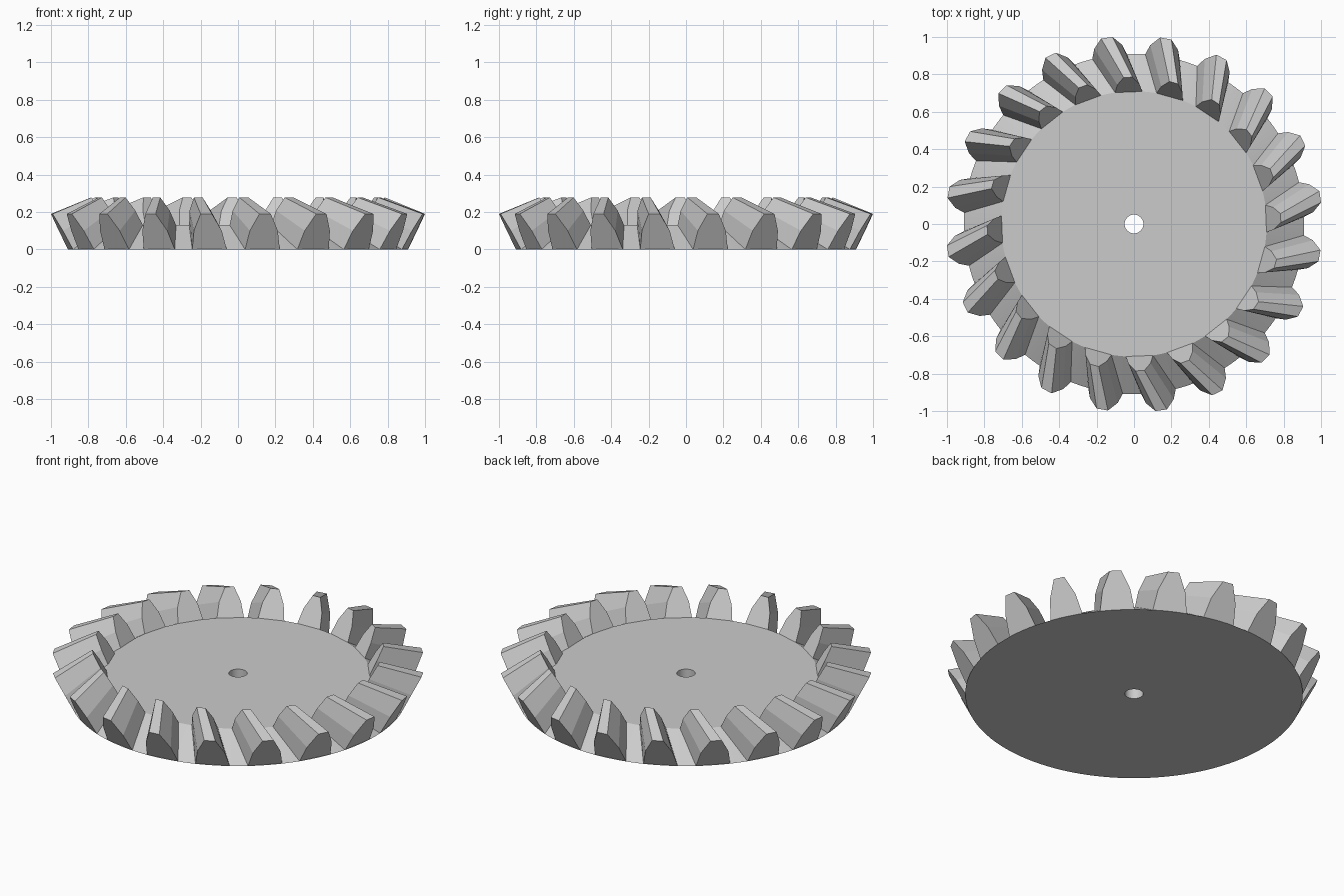
import bpy, bmesh
from math import sin, cos, radians, tau

cube = bpy.data.objects.get("Cube")
if cube:
    bpy.data.objects.remove(cube)

TEETH = 20
APEX = 0.59                    # height where the root and tip cones meet
INNER = 0.78                   # inner end of a tooth, scaled towards the apex
PHASE, TWIST = 8.3, -6.0       # degrees
# Tooth section on the outer face: radius, height, half angle in degrees
FLANK = [(0.91, 0.0, 5.9), (0.96, 0.10, 4.5), (1.0066, 0.19, 1.75)]

steel = bpy.data.materials.new("light grey metal")
grey = (0.6, 0.6, 0.6, 1)
steel.diffuse_color = grey
steel.use_nodes = True
steel.node_tree.nodes["Principled BSDF"].inputs["Base Color"].default_value = grey


def polar(r, angle, z):
    return (r * cos(angle), r * sin(angle), z)


def finish(bm, name):
    bmesh.ops.recalc_face_normals(bm, faces=bm.faces)
    mesh = bpy.data.meshes.new(name)
    bm.to_mesh(mesh)
    bm.free()
    mesh.materials.append(steel)
    obj = bpy.data.objects.new(name, mesh)
    bpy.context.collection.objects.link(obj)
    return obj


def bridge(bm, a, b):
    for i in range(len(a)):
        j = (i + 1) % len(a)
        bm.faces.new((a[i], a[j], b[j], b[i]))


# Conical disc with a bore: a closed profile turned about z
bm = bmesh.new()
SEGMENTS = 120
profile = [(0.05, 0), (0.91, 0), (0.91 * INNER, APEX * (1 - INNER)),
           (0.05, APEX * (1 - INNER))]
rings = [[bm.verts.new(polar(r, tau * i / SEGMENTS, z)) for i in range(SEGMENTS)]
         for r, z in profile]
for k in range(len(rings)):
    bridge(bm, rings[k - 1], rings[k])
disc = finish(bm, "gear_disc")
bpy.context.view_layer.objects.active = disc
disc.select_set(True)
bpy.ops.object.shade_smooth_by_angle(angle=radians(20))

# Slanted teeth: the outer section lofted to a smaller, turned inner section
section = ([(r, z, -a) for r, z, a in FLANK]
           + [(r, z, a) for r, z, a in reversed(FLANK)])
bm = bmesh.new()
for t in range(TEETH):
    ends = []
    for scale, turn in ((1, 0), (INNER, TWIST)):
        centre = PHASE + turn + 360 * t / TEETH
        ends.append([bm.verts.new(polar(r * scale, radians(centre + a),
                                        APEX + (z - APEX) * scale))
                     for r, z, a in section])
    bridge(bm, *ends)
    for end in ends:
        bm.faces.new(end)
finish(bm, "gear_teeth")
